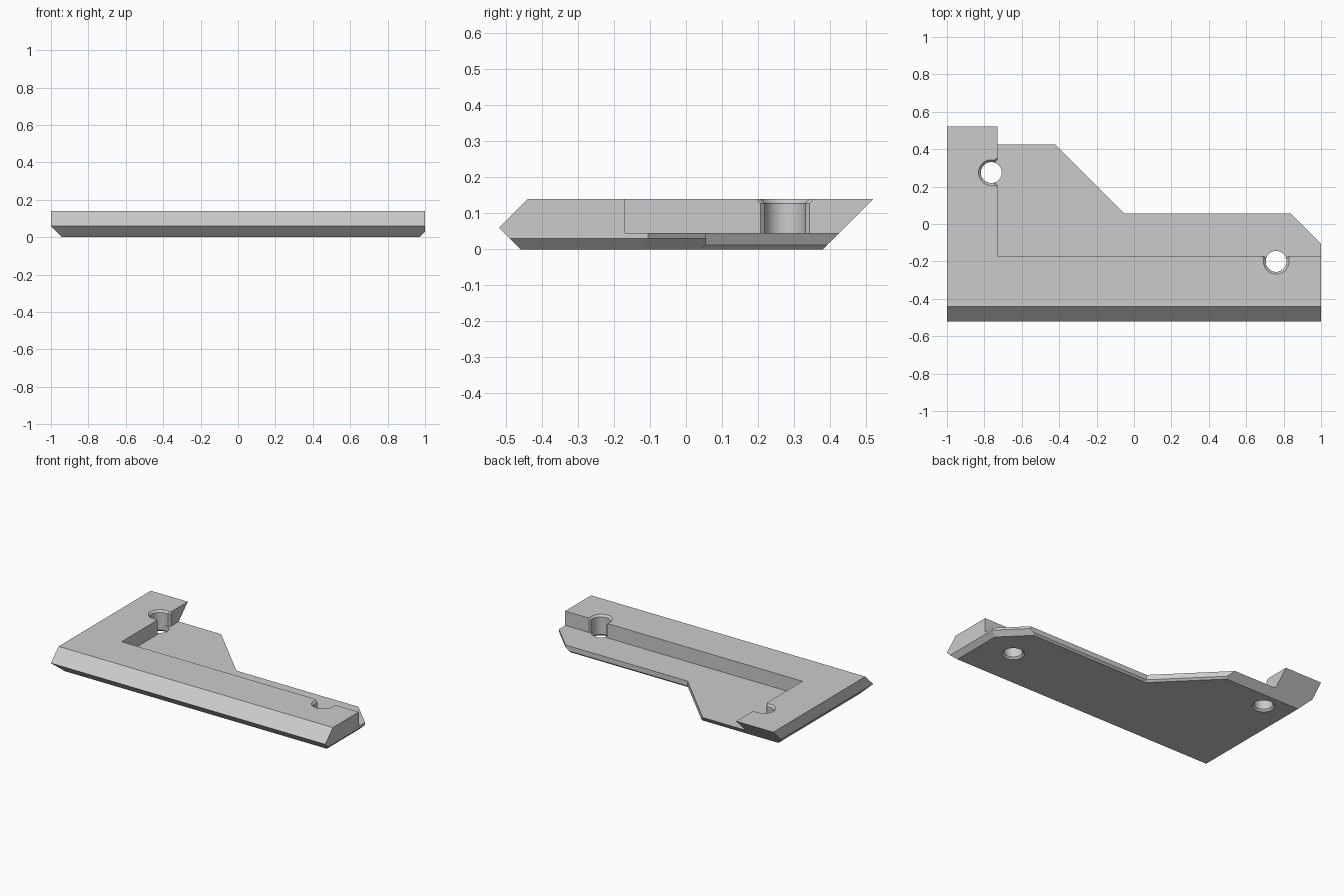
import bpy, bmesh, math
from mathutils import Vector

default = bpy.data.objects.get("Cube")
if default:
    bpy.data.objects.remove(default, do_unlink=True)

TOP, FLOOR = 0.14, 0.045

grey = bpy.data.materials.new("plain grey")
grey.use_nodes = True
grey.diffuse_color = (0.6, 0.6, 0.6, 1)
grey.node_tree.nodes["Principled BSDF"].inputs["Base Color"].default_value = (0.6, 0.6, 0.6, 1)


def make_object(name, bm):
    bmesh.ops.recalc_face_normals(bm, faces=bm.faces)
    mesh = bpy.data.meshes.new(name)
    bm.to_mesh(mesh)
    bm.free()
    mesh.materials.append(grey)
    obj = bpy.data.objects.new(name, mesh)
    bpy.context.scene.collection.objects.link(obj)
    return obj


def loft(name, low, z0, high, z1):
    """Solid between two matching plan outlines."""
    bm = bmesh.new()
    a = [bm.verts.new((x, y, z0)) for x, y in low]
    b = [bm.verts.new((x, y, z1)) for x, y in high]
    bm.faces.new(a)
    bm.faces.new(b)
    for i in range(len(a)):
        j = (i + 1) % len(a)
        bm.faces.new((a[i], a[j], b[j], b[i]))
    return make_object(name, bm)


def circle(cx, cy, r, n=40):
    return [(cx + r * math.cos(2 * math.pi * i / n),
             cy + r * math.sin(2 * math.pi * i / n)) for i in range(n)]


def slot(cx, cy, turn, r, wall=0.033, flare=0.012, n=20):
    """U-shaped outline that flares where it opens through the pocket wall."""
    pts = [(r * math.cos(t), r * math.sin(t))
           for t in (math.pi * (0.5 + i / n) for i in range(n + 1))]
    pts += [(wall - flare, -r), (wall + flare, -r - 2 * flare),
            (wall + flare, r + 2 * flare), (wall - flare, r)]
    c, s = math.cos(turn), math.sin(turn)
    return [(cx + x * c - y * s, cy + x * s + y * c) for x, y in pts]


def notch(o):
    """Region behind the plate's stepped rear edge, grown inward by o."""
    return [(-0.05 - o * 0.414, 0.055 - o), (2, 0.055 - o), (2, 1), (-0.995 - o * 1.414, 1)]


# Block trimmed by its sloping outer faces
bm = bmesh.new()
bmesh.ops.create_cube(bm, size=1)
for v in bm.verts:
    v.co = Vector((v.co.x * 2, v.co.y * 1.04, (v.co.z + 0.5) * TOP))
r2 = math.sqrt(0.5)
planes = [
    ((0, -0.52, 0.06), (0, -1, -1)),         # front underside
    ((0, -0.52, 0.06), (0, -1, 1)),          # front upper slope
    ((0, 0.52, TOP), (0, 1, -1)),            # rear slope
    ((-1, 0, 0.06), (-1, 0, -1)),            # right-hand end underside
    ((1, 0, 0.03), (1, 0, -1)),              # left-hand end underside
]
for co, no in planes:
    cut = bmesh.ops.bisect_plane(bm, geom=bm.verts[:] + bm.edges[:] + bm.faces[:], dist=1e-5,
                                 plane_co=co, plane_no=Vector(no).normalized(), clear_outer=True)
    edges = [e for e in bm.edges if e.is_boundary]
    if edges:
        bmesh.ops.holes_fill(bm, edges=edges, sides=0)
body = make_object("angled_bracket", bm)

# Pocket, stepped rear edge and clipped corner
cutters = [
    loft("pocket", *[v for z in (FLOOR, 0.3) for v in
                     ([(-0.73, -0.17), (2, -0.17), (2, 1), (-0.73, 1)], z)]),
    loft("rear_notch", notch(0), -0.1, notch(0), 0.3),
    loft("rear_notch_bevel", notch(0.032), -0.02, notch(0), 0.012),
]


def corner(o):
    s = 0.895 - o * math.sqrt(2)
    return [(s + 0.5, -0.5), (s + 1, -0.5), (s + 1, 0.6), (s - 0.6, 0.6)]


cutters += [
    loft("corner_clip", corner(0), -0.1, corner(0), 0.3),
    loft("corner_bevel", corner(0.05), -0.02, corner(0), 0.03),
]

# Bolt holes: through hole, open slot above the floor, bevels at both mouths
for cx, cy, turn in ((-0.763, 0.275, 0), (0.76, -0.2, math.pi / 2)):
    c = lambda r: circle(cx, cy, r)
    u = lambda r: slot(cx, cy, turn, r)
    cutters += [
        loft("hole", c(0.056), -0.1, c(0.056), 0.1),
        loft("hole_under_bevel", c(0.078), -0.01, c(0.056), 0.012),
        loft("hole_slot", u(0.0565), FLOOR, u(0.0565), 0.2),
        loft("hole_top_bevel", u(0.0565), TOP - 0.012, u(0.0785), TOP + 0.01),
    ]

bpy.context.view_layer.objects.active = body
body.select_set(True)
for cutter in cutters:
    mod = body.modifiers.new(cutter.name, "BOOLEAN")
    mod.operation = "DIFFERENCE"
    mod.solver = "EXACT"
    mod.object = cutter
    bpy.ops.object.modifier_apply(modifier=mod.name)
    bpy.data.objects.remove(cutter, do_unlink=True)

bpy.ops.object.shade_smooth_by_angle(angle=math.radians(25))
